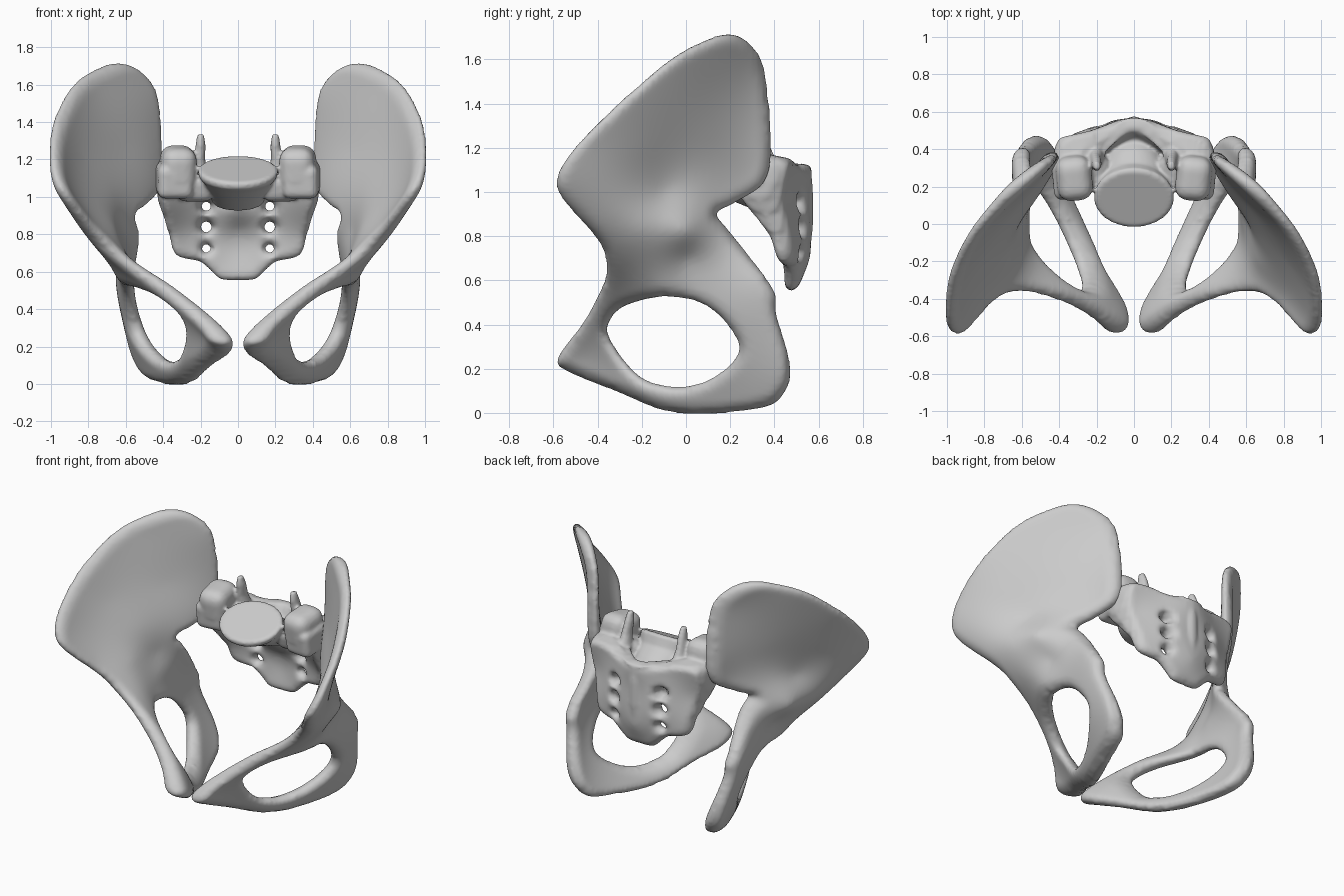
import bpy, bmesh, math
from mathutils import Vector, Matrix

cube = bpy.data.objects.get("Cube")
if cube:
    bpy.data.objects.remove(cube)

bone = bpy.data.materials.new("bone grey")
bone.use_nodes = True
bone.diffuse_color = (0.6, 0.6, 0.6, 1)
bone.node_tree.nodes["Principled BSDF"].inputs["Base Color"].default_value = bone.diffuse_color


def smooth_loop(points, steps=10):
    """Closed Catmull-Rom curve through the points."""
    pts = [Vector(p) for p in points]
    n, out = len(pts), []
    for i in range(n):
        a, b, c, d = (pts[(i + k - 1) % n] for k in range(4))
        for s in range(steps):
            t = s / steps
            out.append(b + (c - a) * t / 2 + (a - b * 2.5 + c * 2 - d / 2) * t * t
                       + (b * 1.5 - a / 2 - c * 1.5 + d / 2) * t ** 3)
    return out


def oval(u, v, ru, rv):
    return [(u + ru * math.cos(k * math.pi / 4), v + rv * math.sin(k * math.pi / 4)) for k in range(8)]


def kernel(a, b):
    r = math.dist(a, b)
    return r * r * math.log(r) if r > 0 else 0


def thin_plate(samples):
    """Smooth surface (depth, half thickness) through samples (u, v, depth, half)."""
    pts = [s[:2] for s in samples]
    n = len(pts)
    rows = [[kernel(p, q) for q in pts] + [1, *p] + list(s[2:]) for p, s in zip(pts, samples)]
    for k in range(3):
        rows.append([(1, *p)[k] for p in pts] + [0] * 5)
    size = n + 3
    for i in range(size):
        best = max(range(i, size), key=lambda r: abs(rows[r][i]))
        rows[i], rows[best] = rows[best], rows[i]
        rows[i] = [e / rows[i][i] for e in rows[i]]
        for r in range(size):
            if r != i and rows[r][i]:
                f = rows[r][i]
                rows[r] = [e - f * g for e, g in zip(rows[r], rows[i])]

    def evaluate(u, v):
        basis = [kernel((u, v), q) for q in pts] + [1, u, v]
        return [sum(b * row[size + k] for b, row in zip(basis, rows)) for k in (0, 1)]
    return evaluate


def add_sheet(bm, loops, samples, place, rim, step=0.025):
    """Curved plate with rounded rims, drawn as loops in a plane."""
    flat, border = bmesh.new(), []
    for loop in loops:
        ring = smooth_loop(loop)
        border += ring
        vs = [flat.verts.new((p.x, p.y, 0)) for p in ring]
        for a, b in zip(vs, vs[1:] + vs[:1]):
            flat.edges.new((a, b))
    bmesh.ops.triangle_fill(flat, use_beauty=True, edges=flat.edges[:])
    for axis in (Vector((1, 0, 0)), Vector((0, 1, 0))):
        for k in range(-30, 71):
            bmesh.ops.bisect_plane(flat, geom=flat.verts[:] + flat.edges[:] + flat.faces[:],
                                   plane_co=axis * k * step, plane_no=axis)
    surface = thin_plate(samples)
    pairs = {}
    for v in flat.verts:
        u, w = v.co.x, v.co.y
        depth, half = surface(u, w)
        near = min((u - p.x) ** 2 + (w - p.y) ** 2 for p in border) ** 0.5
        lift = 0 if v.is_boundary else max(half, 0.02) * math.sqrt(1 - (1 - min(near / rim, 1)) ** 2)
        low = bm.verts.new(place(u, w, depth - lift))
        pairs[v] = (low, low if v.is_boundary else bm.verts.new(place(u, w, depth + lift)))
    for f in flat.faces:
        for side in (0, 1):
            vs = [pairs[v][side] for v in f.verts]
            if not bm.faces.get(vs):
                bm.faces.new(vs if side else vs[::-1])
    flat.free()


def add_loft(bm, rings, sides=32):
    """Capped tube through rings (x, y, z, radius x, radius depth, tilt)."""
    loops = []
    for x, y, z, rx, ry, tilt in rings:
        turn = Matrix.Rotation(tilt, 3, 'X')
        angles = [k * math.tau / sides for k in range(sides)]
        loops.append([bm.verts.new(Vector((x, y, z)) + turn @ Vector((rx * math.cos(a), ry * math.sin(a), 0)))
                      for a in angles])
    for lo, hi in zip(loops, loops[1:]):
        for k in range(sides):
            j = (k + 1) % sides
            bm.faces.new((lo[k], lo[j], hi[j], hi[k]))
    bm.faces.new(loops[0][::-1])
    bm.faces.new(loops[-1])


def add_block(bm, centre, size, tilt, turn, round_off):
    """Rounded block."""
    part = bmesh.ops.create_cube(bm, size=1, matrix=Matrix.Translation(centre)
                                 @ Matrix.Rotation(turn, 4, 'Z') @ Matrix.Rotation(tilt, 4, 'X')
                                 @ Matrix.Diagonal((*size, 1)))
    edges = list({e for v in part["verts"] for e in v.link_edges})
    bmesh.ops.bevel(bm, geom=edges, offset=round_off, segments=4, profile=0.5, affect='EDGES')


def finish(bm, name, voxel, rounds):
    """Fuse the pieces into one smooth bone."""
    bmesh.ops.recalc_face_normals(bm, faces=bm.faces[:])
    mesh = bpy.data.meshes.new(name)
    bm.to_mesh(mesh)
    bm.free()
    mesh.materials.append(bone)
    obj = bpy.data.objects.new(name, mesh)
    bpy.context.collection.objects.link(obj)
    fuse = obj.modifiers.new("fuse", 'REMESH')
    fuse.mode, fuse.voxel_size, fuse.use_smooth_shade = 'VOXEL', voxel, True
    soften = obj.modifiers.new("soften", 'SMOOTH')
    soften.factor, soften.iterations = 0.5, rounds


# Hip bones: side outline with the large opening, bent by depth samples
hip_outline = [(.2, 1.715), (.3, 1.66), (.36, 1.53), (.385, 1.2), (.35, 1.04), (.22, .95), (.14, .9),
               (.2, .82), (.39, .57), (.41, .45), (.475, .2), (.43, .07), (.33, .02), (.1, -.005), (-.1, .01),
               (-.3, .09), (-.54, .19), (-.58, .25), (-.46, .42), (-.37, .6), (-.37, .72), (-.43, .82),
               (-.56, .97), (-.585, 1.06), (-.52, 1.18), (-.35, 1.36), (-.1, 1.58), (.07, 1.68)]
hip_opening = [(-.35, .4), (-.28, .48), (-.1, .525), (.08, .49), (.2, .38), (.235, .27), (.12, .16),
               (-.03, .12), (-.2, .16), (-.33, .31)]
hip_samples = [(.2, 1.69, .63, .06), (.35, 1.56, .46, .05), (.37, 1.2, .44, .05), (.3, 1.02, .47, .05),
               (0, 1.61, .81, .045), (-.25, 1.4, .94, .04), (-.45, 1.2, .97, .035), (-.56, 1.02, .93, .04),
               (-.41, .84, .8, .05), (-.35, .68, .64, .06), (-.1, 1, .72, .04), (.1, 1.25, .64, .03),
               (-.2, 1.2, .85, .03), (.17, .9, .56, .06), (0, .82, .69, .08), (-.2, .83, .74, .08),
               (0, .7, .63, .05), (.35, .6, .6, .05), (.42, .35, .57, .05), (.42, .15, .51, .06),
               (.1, .06, .38, .06), (-.25, .12, .22, .07), (-.5, .25, .11, .07), (-.57, .24, .1, .07),
               (-.42, .42, .28, .07), (-.37, .56, .46, .07), (-.1, .55, .59, .05)]
for name, side in (("left_hip_bone", 1), ("right_hip_bone", -1)):
    bm = bmesh.new()
    add_sheet(bm, [hip_outline, hip_opening], hip_samples, lambda u, w, d: (side * d, u, w), rim=0.055)
    finish(bm, name, 0.013, 4)

# Sacrum: tapering curved plate with paired holes
bm = bmesh.new()
half = [(.12, 1.13), (.3, 1.17), (.42, 1.14), (.43, 1), (.4, .9), (.37, .8), (.33, .69), (.2, .65),
        (.14, .6), (.09, .56)]
outline = [(0, 1.13)] + half + [(0, .55)] + [(-u, w) for u, w in reversed(half)]
samples = [(0, 1.08, .52, .05), (0, .95, .45, .11), (0, .82, .5, .065), (0, .7, .51, .05), (0, .58, .48, .035)]
for u, w, d, h in [(.2, 1.1, .43, .08), (.4, 1.1, .33, .13), (.38, .95, .35, .09), (.35, .8, .42, .05),
                   (.3, .69, .45, .04), (.17, .84, .48, .06), (.17, .7, .48, .045)]:
    samples += [(u, w, d, h), (-u, w, d, h)]
holes = [oval(s * .17, w, r, r) for s in (1, -1) for w, r in ((.95, .025), (.84, .028), (.725, .022))]
add_sheet(bm, [outline] + holes, samples, lambda u, w, d: (u, d, w), rim=0.045)

# Sacral body with its slanted oval top
add_loft(bm, [(0, .38, .98, .14, .1, .6), (0, .28, 1.04, .16, .13, .5), (0, .19, 1.085, .185, .15, .45),
              (0, .15, 1.115, .21, .175, .45), (0, .14, 1.14, .215, .175, .45), (0, .135, 1.15, .2, .16, .45)])

for s in (1, -1):
    # Wings, articular prongs and canal arch
    add_block(bm, (s * .32, .25, 1.15), (.19, .24, .24), .15, s * -.1, .07)
    add_block(bm, (s * .34, .25, 1.09), (.19, .22, .18), .15, s * -.1, .04)
    add_block(bm, (s * .23, .28, 1.06), (.2, .18, .15), .3, 0, .05)
    add_loft(bm, [(s * .2, .37, 1.1, .045, .06, 0), (s * .205, .34, 1.2, .03, .045, 0),
                  (s * .2, .32, 1.28, .027, .038, 0), (s * .2, .31, 1.335, .018, .022, 0)], 12)
    add_loft(bm, [(s * .2, .38, 1.12, .04, .05, 0), (s * .12, .46, 1.13, .04, .04, 0),
                  (s * .05, .53, 1.12, .04, .035, 0), (0, .54, 1.1, .04, .03, 0)], 12)

# Median crest down the back
add_loft(bm, [(0, .53, 1.12, .06, .035, 0), (0, .545, 1, .04, .03, 0), (0, .55, .85, .04, .025, 0),
              (0, .535, .7, .04, .025, 0)], 16)
finish(bm, "sacrum", 0.011, 3)
